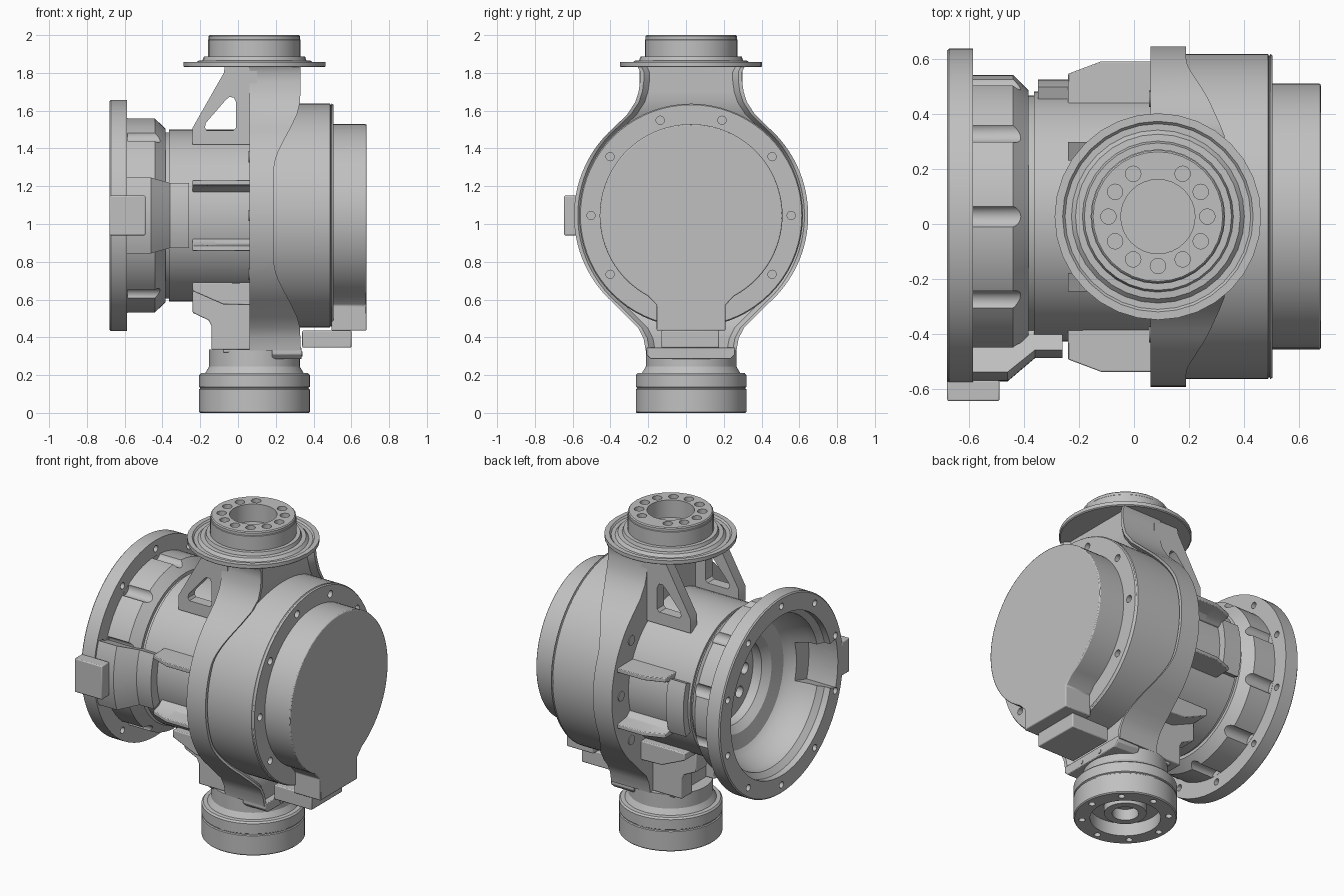
import bpy, bmesh, math

if "Cube" in bpy.data.objects:
    bpy.data.objects.remove(bpy.data.objects["Cube"], do_unlink=True)

CX, CY, CZ = 0.087, 0.027, 1.045      # vertical axis x, shared y, horizontal axis z
metal = bpy.data.materials.new("machined_grey")
metal.use_nodes = True
GREY = (0.53, 0.53, 0.53, 1)
metal.diffuse_color = GREY
metal.node_tree.nodes["Principled BSDF"].inputs["Base Color"].default_value = GREY
parts = []


def finish(name, bm, bevel=0):
    bmesh.ops.recalc_face_normals(bm, faces=bm.faces)
    mesh = bpy.data.meshes.new(name)
    bm.to_mesh(mesh)
    bm.free()
    mesh.materials.append(metal)
    ob = bpy.data.objects.new(name, mesh)
    bpy.context.collection.objects.link(ob)
    if bevel:
        mod = ob.modifiers.new("edge_bevel", "BEVEL")
        mod.width, mod.segments = bevel, 2
    parts.append(ob)
    return ob


def lathe_into(bm, profile, axis, center, segs):
    """Revolve (radius, offset) points round an x or z axis."""
    a, b = center
    rings = []
    for r, t in profile:
        ring = []
        for i in range(segs if r else 1):
            u = 2 * math.pi * i / segs
            p, q = a + r * math.cos(u), b + r * math.sin(u)
            ring.append(bm.verts.new((t, p, q) if axis == "x" else (p, q, t)))
        rings.append(ring)
    for A, B in zip(rings, rings[1:]):
        for i in range(segs):
            quad = [A[i % len(A)], A[(i + 1) % len(A)], B[(i + 1) % len(B)], B[i % len(B)]]
            bm.faces.new(list(dict.fromkeys(quad)))


def lathe(name, profile, axis="x", segs=72):
    bm = bmesh.new()
    lathe_into(bm, profile, axis, (CY, CZ) if axis == "x" else (CX, CY), segs)
    return finish(name, bm)


def pins(name, axis, radius, angles, r, t0, t1, segs=16):
    """A circle of small cylinders, used as screws or as drills."""
    bm = bmesh.new()
    a, b = (CY, CZ) if axis == "x" else (CX, CY)
    for d in angles:
        u = math.radians(d)
        lathe_into(bm, [(0, t0), (r, t0), (r, t1), (0, t1)], axis,
                   (a + radius * math.cos(u), b + radius * math.sin(u)), segs)
    return finish(name, bm)


def bridge(name, rings, bevel=0):
    """Skin a row of matching outlines and cap both ends."""
    bm = bmesh.new()
    rings = [[bm.verts.new(p) for p in ring] for ring in rings]
    n = len(rings[0])
    for A, B in zip(rings, rings[1:]):
        for i in range(n):
            j = (i + 1) % n
            bm.faces.new((A[i], A[j], B[j], B[i]))
    bm.faces.new(rings[0])
    bm.faces.new(rings[-1])
    return finish(name, bm, bevel)


def prism(name, pts, k, lo, hi, bevel=0):
    """Extrude a 2D outline along axis k."""
    return bridge(name, [[p[:k] + (t,) + p[k:] for p in pts] for t in (lo, hi)], bevel)


def sector(name, profile, mid, spread):
    """Sweep a closed (radius, x) outline through part of a turn about the x axis."""
    angles = [math.radians(mid + spread * (i / 6 - 1)) for i in range(13)]
    return bridge(name, [[(x, CY + r * math.cos(u), CZ + r * math.sin(u)) for r, x in profile]
                         for u in angles])


def loft(name, sections, bevel=0.006):
    """Join rectangles (x, y0, y1, z0, z1) along x."""
    return bridge(name, [[(x, a, c), (x, b, c), (x, b, d), (x, a, d)]
                         for x, a, b, c, d in sections], bevel)


def box(name, x0, x1, y0, y1, z0, z1):
    return loft(name, [(x0, y0, y1, z0, z1), (x1, y0, y1, z0, z1)])


def cut(ob, *cutters):
    for c in cutters:
        mod = ob.modifiers.new("cut", "BOOLEAN")
        mod.operation, mod.solver, mod.object = "DIFFERENCE", "EXACT", c
    bpy.context.view_layer.update()
    dg = bpy.context.evaluated_depsgraph_get()
    mesh = bpy.data.meshes.new_from_object(ob.evaluated_get(dg))
    ob.modifiers.clear()
    ob.data = mesh
    for c in cutters:
        parts.remove(c)
        bpy.data.objects.remove(c, do_unlink=True)


TEN = [90 + 36 * i for i in range(10)]
POCKET = [(.38, -.72), (.555, -.72), (.555, -.48), (.38, -.48)]

# Hollow flanged housing on the right side
housing = lathe("flange_housing", [
    (0, -.2), (.1, -.2), (.1, -.3), (.26, -.3), (.26, -.36), (.3, -.4), (.39, -.42),
    (.42, -.45), (.465, -.56), (.468, -.61), (.5, -.64), (.5, -.68), (.605, -.68), (.612, -.673),
    (.612, -.587), (.515, -.587), (.515, -.44), (.46, -.385), (.44, -.385), (.44, -.365),
    (.455, -.365), (.455, .1), (0, .1)])
cut(housing,
    pins("slots", "x", .527, TEN, .04, -.586, -.405, 24),
    pins("bolt_holes", "x", .558, TEN, .02, -.7, -.58),
    pins("inner_holes", "x", .18, range(0, 360, 45), .035, -.32, -.24),
    sector("pocket", POCKET, 180, 16))

# Connector boss and its cover on the front of the flange
boss = sector("connector_boss", [(.49, -.6), (.6, -.6), (.6, -.46), (.515, -.36), (.515, -.26),
                                 (.43, -.26), (.43, -.46)], 180, 19.5)
cut(boss, sector("boss_pocket", POCKET, 180, 16))
box("connector_cover", -.68, -.49, -.645, -.57, .94, 1.15)
sector("back_boss", [(.43, -.35), (.5, -.35), (.5, -.23), (.43, -.23)], 0, 19.5)

for s, side in ((-1, "front"), (1, "back")):
    # Side fins, flared toward the body on the inner side
    for t, level in ((1, "upper"), (-1, "lower")):
        bridge(f"{side}_{level}_fin", [
            [(x, CY + s * y, CZ + t * z) for y, z in
             ((.3, .19), (h, .187), (h, .162), (.475, .15), (.445, .125), (.3, .11))]
            for x, h in ((-.24, .52), (-.12, .565), (.08, .565))], .004)

    # Slanted low pad under the body
    loft(side + "_low_pad", [(x, *sorted((CY + s * .15, CY + s * .33)), z, .69)
                             for x, z in ((-.24, .645), (-.08, .575), (.08, .57))])

    # Triangular gussets below the top plate, with a window
    y0, y1 = sorted((CY + s * .205, CY + s * .272))
    gusset = prism(side + "_gusset", [
        (-.24, 1.42), (.1, 1.42), (.1, 1.835), (-.07, 1.835), (-.075, 1.8), (-.24, 1.51)], 1, y0, y1)
    cut(gusset, prism("window", [
        (-.165, 1.495), (-.025, 1.495), (-.01, 1.51), (-.01, 1.645), (-.022, 1.67),
        (-.045, 1.672), (-.062, 1.66), (-.17, 1.535), (-.175, 1.51)], 1, y0 - .1, y1 + .1))

    # Foot gussets above the base
    y0, y1 = sorted((CY + s * .11, CY + s * .215))
    prism(side + "_foot_gusset", [
        (-.24, .69), (.1, .69), (.1, .335), (-.14, .335), (-.14, .46), (-.155, .49),
        (-.24, .53)], 1, y0, y1, .006)

box("foot_web", -.08, .1, CY - .2, CY + .2, .32, .66)

# Yoke: ring with necks, its edge sweeping outward and its neck faces slightly sunken
half = [(.285, 1.835), (.27, 1.805), (.27, 1.76), (.278, 1.7), (.296, 1.645), (.338, 1.58)]
for i in range(33):
    u = math.radians(48.5 - 97 * i / 32)
    half.append((.62 * math.cos(u), CZ + .62 * math.sin(u)))
half += [(.335, .505), (.28, .45), (.252, .395), (.24, .33)]


def sweep(z):
    t = min(1, max(0, (abs(z - CZ) - .24) / .38))
    return .19 + .14 * t * t * (3 - 2 * t)


bridge("yoke", [[(x, CY + y, z) for x, y in (
    (.06, -w), (.06, w), (sweep(z), w), (sweep(z), w - .02), (sweep(z) - .03, w - .05),
    (sweep(z) - .03, .05 - w), (sweep(z), .02 - w), (sweep(z), -w))] for w, z in half])
pins("yoke_screws", "x", .53, [36 * i for i in range(10) if i not in (2, 3, 7, 8)], .03, .055, .07)

# Motor drum, and end cap with its tongue, on the left side
drum = lathe("motor_drum", [(0, .1), (.592, .1), (.592, .488), (.584, .492), (.592, .496),
                            (.586, .505), (0, .505)])
cut(drum, pins("drum_holes", "x", .53, [0, 36, 72, 108, 144, 180, 216, 324], .022, .47, .55))
outline = [(CY + .484 * math.cos(u), CZ + .484 * math.sin(u))
           for u in (math.radians(-62 + 304 * i / 64) for i in range(65))]
outline += [(CY - .182, .57), (CY - .182, .435), (CY + .182, .435), (CY + .182, .57)]
prism("end_cap", outline, 0, .495, .68, .006)
box("cable_connector", .34, .6, -.13, .175, .345, .436)

# Chamfered bracket at the foot of the yoke
prism("connector_bracket", [(-.21, .345), (-.21, .31), (-.185, .285), (.235, .285),
                            (.26, .31), (.26, .345)], 0, .18, .337, .004)
for y in (-.06, .1):
    bm = bmesh.new()
    lathe_into(bm, [(0, .32), (.013, .32), (.013, .341), (0, .341)], "x", (y, .312), 12)
    finish("bracket_screw", bm)

# Base drum with recessed underside
base = lathe("base_drum", [
    (0, .1), (.075, .1), (.075, .03), (.12, .03), (.12, .08), (.2, .08), (.2, 0), (.287, 0),
    (.293, .006), (.293, .125), (.287, .129), (.287, .134), (.293, .138), (.293, .2),
    (.284, .21), (.26, .212), (.24, .245), (.24, .335), (0, .335)], "z")
cut(base, pins("base_holes", "z", .247, range(0, 360, 45), .019, -.05, .04))

# Top plate with rim, and the drilled output ring
top = lathe("output_flange", [
    (0, 1.83), (.37, 1.83), (.376, 1.835), (.376, 1.857), (.347, 1.857),
    (.338, 1.847), (.315, 1.847), (.3, 1.864), (.275, 1.866), (.268, 1.886), (.245, 1.886),
    (.245, 1.975), (.242, 1.978), (.242, 1.994), (.236, 2), (.135, 2), (.135, 1.89),
    (0, 1.89)], "z", 32)
cut(top, pins("output_holes", "z", .18, [120 + 30 * i for i in range(11)], .028, 1.95, 2.05))

# Smooth shading with sharp edges kept
bpy.ops.object.select_all(action="DESELECT")
for ob in parts:
    ob.select_set(True)
bpy.context.view_layer.objects.active = parts[0]
bpy.ops.object.shade_smooth_by_angle(angle=math.radians(30))
